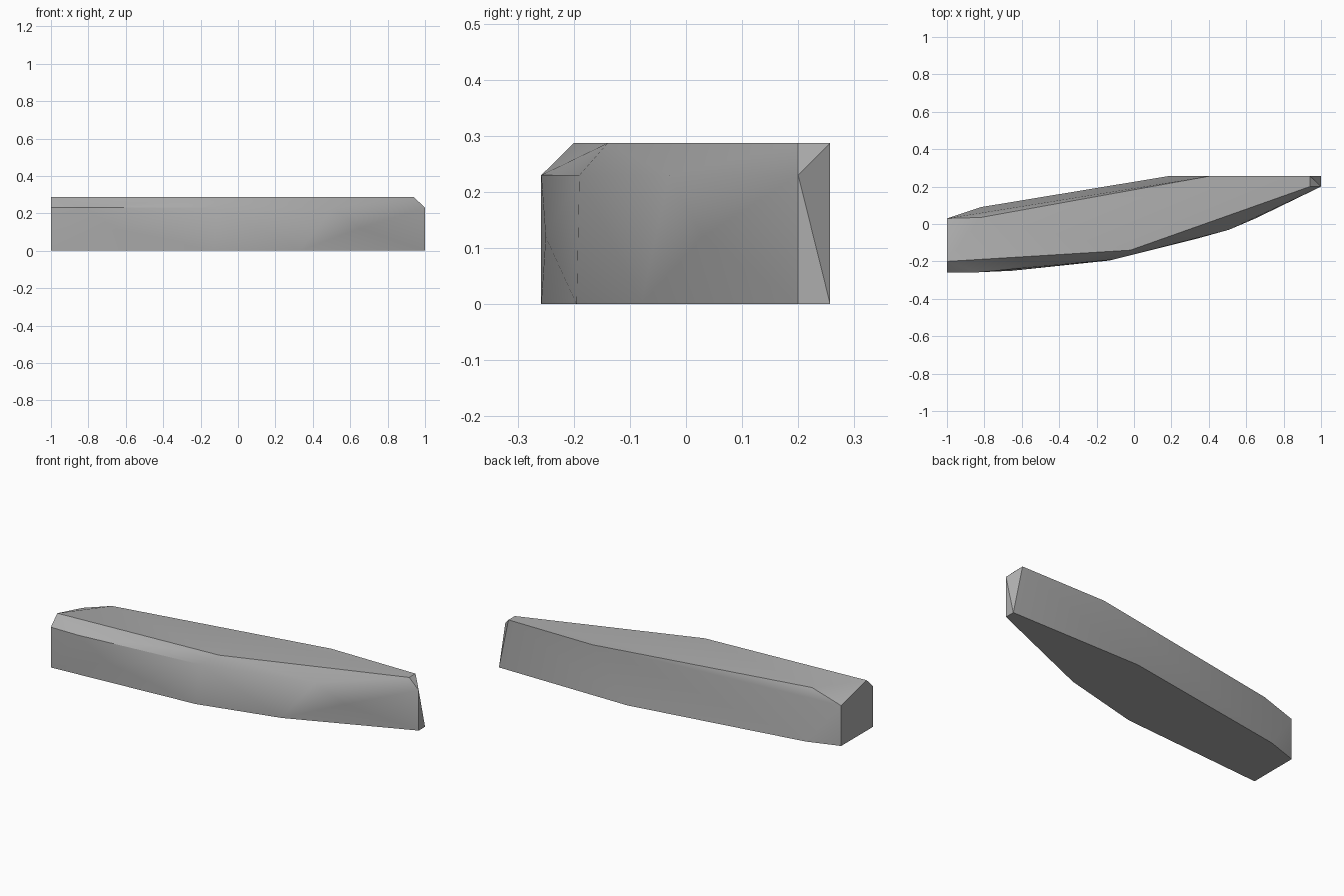
import bpy, bmesh, math

cube = bpy.data.objects.get("Cube")
if cube:
    bpy.data.objects.remove(cube, do_unlink=True)

TOP, SHOULDER, WAIST = 0.287, 0.23, 0.12

# Outlines of the stone slab, level by level
levels = {
    0.0: [(-1, -0.258), (-0.13, -0.195), (0.33, -0.08), (1, 0.2),
          (1, 0.257), (0.19, 0.257), (-0.82, 0.09), (-1, 0.03)],
    WAIST: [(-0.65, -0.25), (0.65, 0.03)],
    SHOULDER: [(-1, -0.258), (-0.83, -0.258), (-0.11, -0.19),
               (0.51, -0.03), (1, 0.2), (-1, 0.03)],
    TOP: [(-1, -0.2), (-0.02, -0.14), (0.94, 0.2),
          (0.94, 0.257), (0.41, 0.257), (-0.82, 0.035)],
}

# Wrap the outlines in a faceted hull
bm = bmesh.new()
for z, outline in levels.items():
    for x, y in outline:
        bm.verts.new((x, y, z))
hull = bmesh.ops.convex_hull(bm, input=bm.verts)
loose = {v for v in hull["geom_interior"] + hull["geom_unused"]
         if isinstance(v, bmesh.types.BMVert)}
bmesh.ops.delete(bm, geom=list(loose), context='VERTS')
bmesh.ops.dissolve_limit(bm, angle_limit=math.radians(0.5),
                         verts=bm.verts, edges=bm.edges)
bmesh.ops.recalc_face_normals(bm, faces=bm.faces)
mesh = bpy.data.meshes.new("stone_slab")
bm.to_mesh(mesh)
bm.free()
slab = bpy.data.objects.new("stone_slab", mesh)
bpy.context.collection.objects.link(slab)

# Plain grey stone
grey = bpy.data.materials.new("stone_grey")
grey.use_nodes = True
colour = (0.42, 0.42, 0.42, 1)
grey.diffuse_color = colour
grey.node_tree.nodes["Principled BSDF"].inputs["Base Color"].default_value = colour
grey.node_tree.nodes["Principled BSDF"].inputs["Roughness"].default_value = 0.9
mesh.materials.append(grey)

# Soft walls, crisp rims
bpy.ops.object.select_all(action='DESELECT')
slab.select_set(True)
bpy.context.view_layer.objects.active = slab
bpy.ops.object.shade_smooth_by_angle(angle=math.radians(30))
